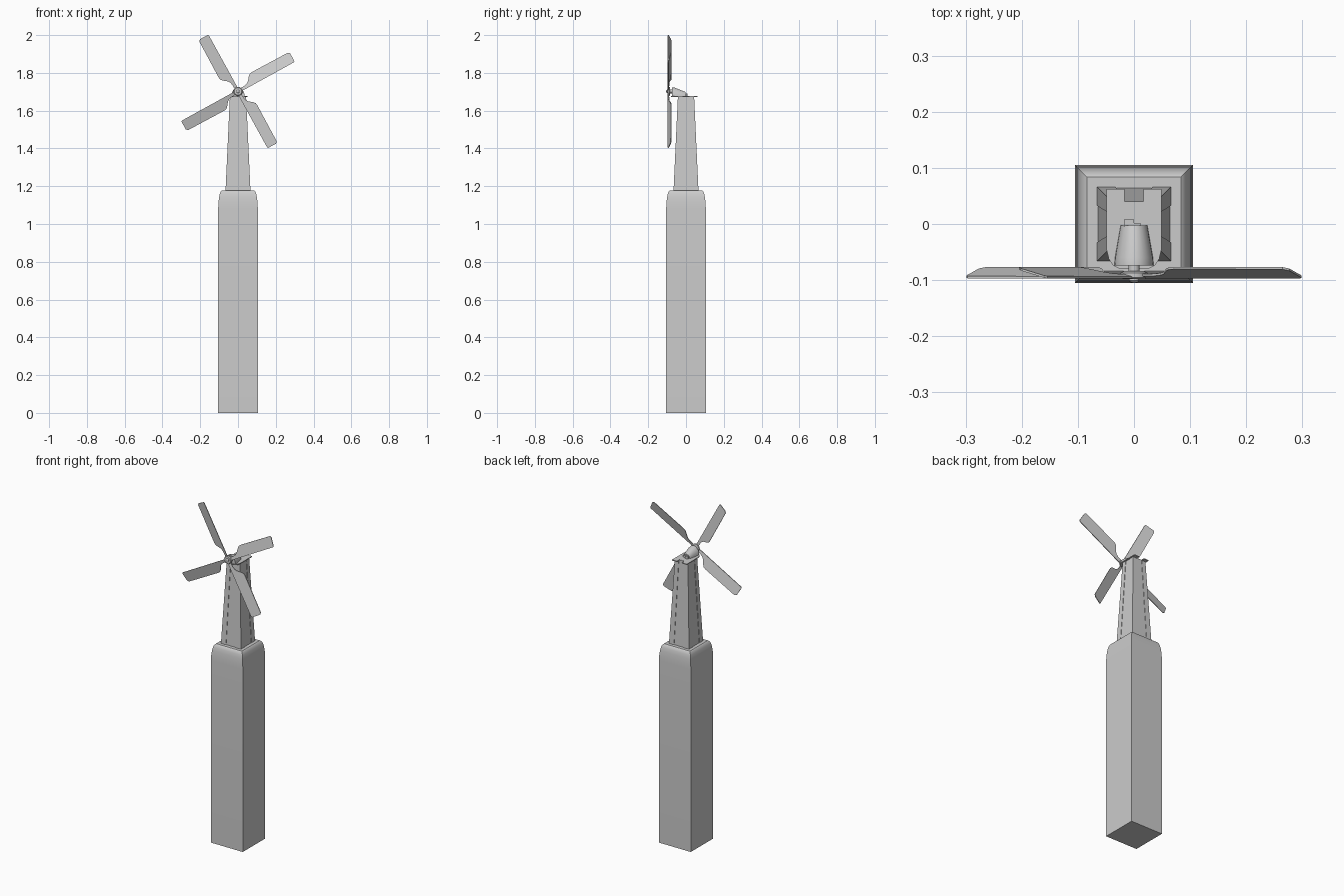
import bpy, bmesh, math
from mathutils import Matrix, Vector

if "Cube" in bpy.data.objects:
    bpy.data.objects.remove(bpy.data.objects["Cube"])


def loft(name, rings):
    """Skin a list of equal-length point rings and cap both ends."""
    bm = bmesh.new()
    vr = [[bm.verts.new(p) for p in r] for r in rings]
    n = len(rings[0])
    for a, b in zip(vr, vr[1:]):
        for i in range(n):
            j = (i + 1) % n
            bm.faces.new((a[i], a[j], b[j], b[i]))
    bm.faces.new(vr[0][::-1])
    bm.faces.new(vr[-1])
    bmesh.ops.recalc_face_normals(bm, faces=bm.faces[:])
    me = bpy.data.meshes.new(name)
    bm.to_mesh(me)
    bm.free()
    ob = bpy.data.objects.new(name, me)
    bpy.context.collection.objects.link(ob)
    return ob


def rect(x0, x1, y0, y1, z):
    return [(x0, y0, z), (x1, y0, z), (x1, y1, z), (x0, y1, z)]


def square(h, z):
    return rect(-h, h, -h, h, z)


def circle_y(r, y, z, n=16):
    return [(r * math.cos(2 * math.pi * i / n), y, z + r * math.sin(2 * math.pi * i / n))
            for i in range(n)]


def smooth(ob, angle=35):
    bpy.ops.object.select_all(action='DESELECT')
    ob.select_set(True)
    bpy.context.view_layer.objects.active = ob
    bpy.ops.object.shade_smooth_by_angle(angle=math.radians(angle))


HUB_Z = 1.702

# Tall square plinth with a rounded shoulder
plinth = [(.105, 0), (.105, 1.08), (.1035, 1.11), (.1005, 1.14),
          (.0965, 1.16), (.091, 1.173), (.084, 1.178)]
smooth(loft("plinth", [square(h, z) for h, z in plinth]))

# Tapered tower core, with slightly proud corner posts
loft("tower_core", [square(.064, 1.176), square(.0405, 1.676)])
for sx in (-1, 1):
    for sy in (-1, 1):
        rings = []
        for outer, inner, z in ((.066, .033, 1.176), (.043, .018, 1.674)):
            rings.append(rect(sx * inner, sx * outer, sy * inner, sy * outer, z))
        loft("corner_post", rings)

# Thin cap plate: rounded at the front, notched at the back
half = [(.017, .038), (.017, .062), (.049, .062), (.049, -.045),
        (.045, -.062), (.037, -.074), (.025, -.08)]
outline = half + [(-x, y) for x, y in reversed(half)]
loft("cap_plate", [[(x, y, z) for x, y in outline] for z in (1.672, 1.677)])


# Arched gear housing that narrows towards the back
def arch(w, h, y, n=12):
    return [(w * math.cos(math.pi * i / n), y, 1.675 + h * math.sin(math.pi * i / n))
            for i in range(n + 1)]


smooth(loft("gear_housing", [arch(.035, .048, -.074), arch(.034, .047, -.06),
                             arch(.024, .024, -.003)]))
loft("housing_latch", [rect(-.018, 0, -.01, .008, z) for z in (1.676, 1.692)])
loft("housing_latch_small", [rect(0, .012, -.01, .002, z) for z in (1.676, 1.69)])

# Axle, hub and nose
smooth(loft("axle", [circle_y(.010, y, HUB_Z) for y in (-.06, -.09)]))
smooth(loft("hub", [circle_y(r, y, HUB_Z) for r, y in
                    ((.018, -.084), (.024, -.087), (.024, -.095), (.02, -.098))]))
smooth(loft("hub_nose", [circle_y(r, y, HUB_Z, 12) for r, y in
                         ((.009, -.095), (.009, -.101), (.006, -.104), (.002, -.105))]))

# Four pitched blades around the hub
blade = [(0, -.008), (.334, -.006), (.339, -.002), (.339, .045), (.33, .054),
         (.112, .055), (.1, .053), (.09, .045), (.072, .022), (.06, .014),
         (.045, .010), (0, .008)]
for k in range(4):
    rot = Matrix.Rotation(-math.radians(28.5 + 90 * k), 4, 'Y')
    rings = []
    for off in (0, .004):
        ring = [rot @ Vector((u, -.0975 + off + .27 * (v + .008), v)) for u, v in blade]
        rings.append([(p.x, p.y, p.z + HUB_Z) for p in ring])
    loft("blade", rings)
